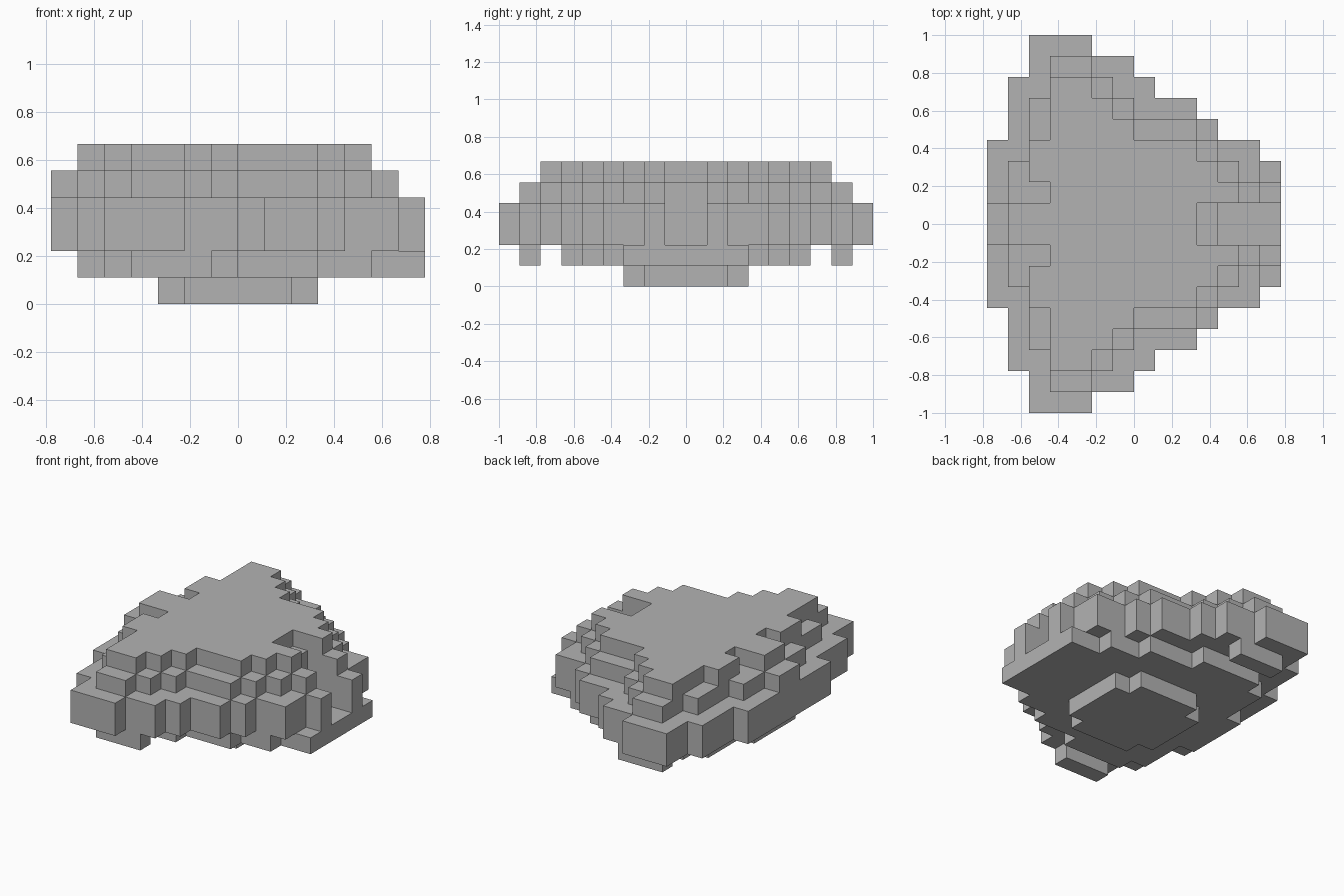
import bpy
import bmesh

cube = bpy.data.objects.get("Cube")
if cube:
    bpy.data.objects.remove(cube)

U = 1 / 9  # block size

stone = bpy.data.materials.new("grey_stone")
stone.use_nodes = True
colour = (0.45, 0.45, 0.45, 1)
stone.diffuse_color = colour
stone.node_tree.nodes["Principled BSDF"].inputs["Base Color"].default_value = colour


def slab(name, outline, bottom, top):
    """Extrude a flat outline given in blocks."""
    bm = bmesh.new()
    face = bm.faces.new([bm.verts.new((x * U, y * U, bottom * U)) for x, y in outline])
    grown = bmesh.ops.extrude_face_region(bm, geom=[face], use_keep_orig=True)
    verts = [g for g in grown["geom"] if isinstance(g, bmesh.types.BMVert)]
    bmesh.ops.translate(bm, verts=verts, vec=(0, 0, (top - bottom) * U))
    bmesh.ops.recalc_face_normals(bm, faces=bm.faces)
    mesh = bpy.data.meshes.new(name)
    bm.to_mesh(mesh)
    bm.free()
    mesh.materials.append(stone)
    obj = bpy.data.objects.new(name, mesh)
    bpy.context.collection.objects.link(obj)


def stepped(turns):
    """Staircase outline from alternating x, y turns, mirrored across y."""
    half = []
    for i in range(0, len(turns) - 1, 2):
        y = turns[i + 1]
        half += [(turns[i], y), (turns[i + 2], y)]
    return half + [(x, -y) for x, y in reversed(half)]


# Stacked stepped layers from the ground up
slab("base_foot", stepped([-3, 2, -2, 3, 2, 2, 3]), 0, 1)
slab("lower_layer", stepped([-6, 2, -5, 5, -4, 6, 0, 5, 3, 4, 5, 3, 7]), 1, 2)
slab("wide_layer", stepped([-7, 4, -6, 7, -5, 9, -2, 8, 0, 7, 1, 6, 3, 5,
                            4, 4, 6, 2, 7, 1, 4]), 2, 4)
slab("upper_layer", stepped([-7, 1, -6, 3, -5, 6, -4, 8, -2, 7, -1, 6, 0, 5,
                             3, 4, 4, 3, 5, 2, 6, 1, 4]), 4, 5)
slab("top_layer", stepped([-6, 1, -4, 2, -5, 4, -4, 7, -2, 6, -1, 5, 0, 4,
                           3, 3, 4, 2, 5, 1, 3]), 5, 6)

# Hanging lips under the two wing tips
for side, name in ((1, "back_lip"), (-1, "front_lip")):
    slab(name, [(-4, 7 * side), (-1, 7 * side), (-1, 8 * side), (-4, 8 * side)], 1, 2)
